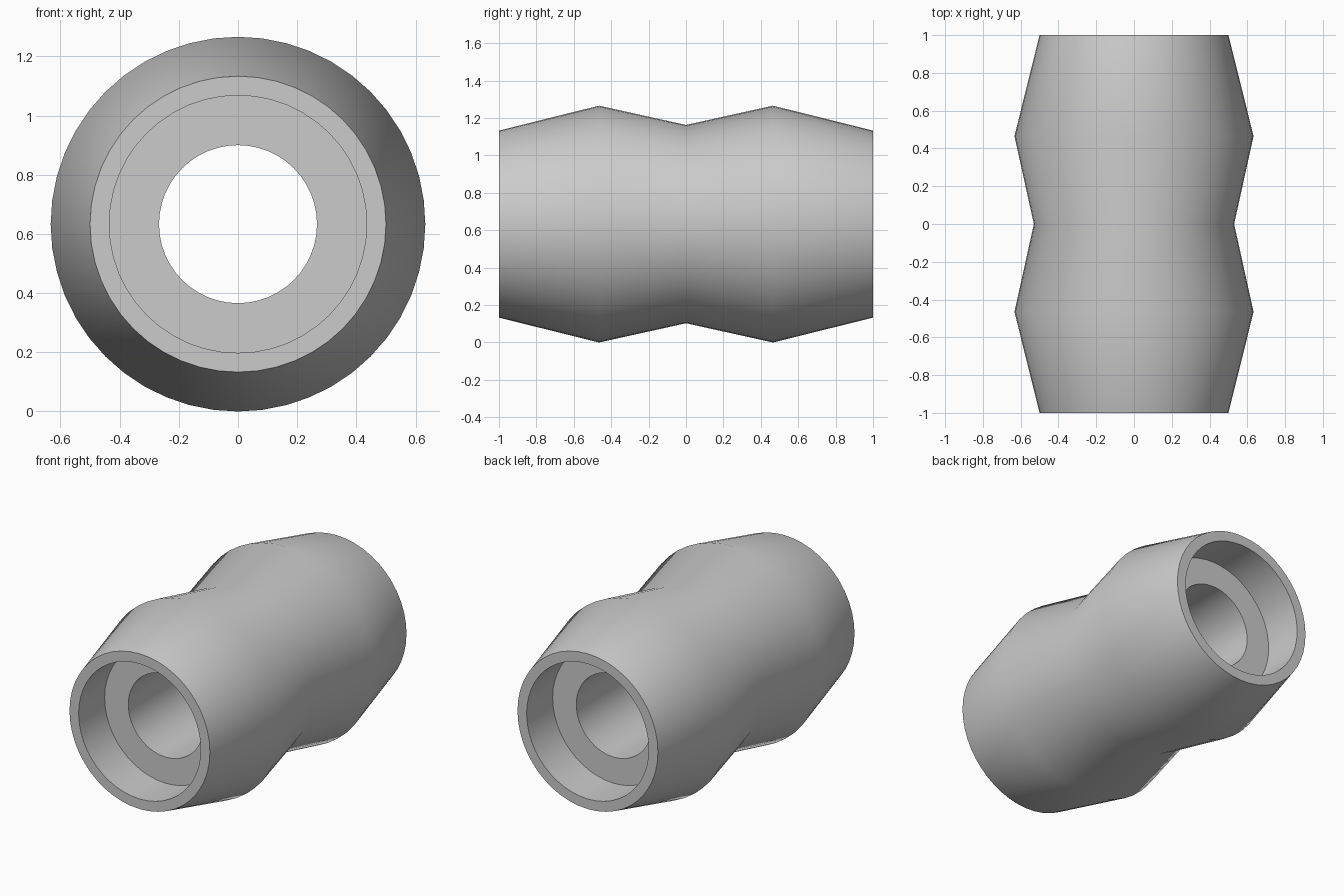
import bpy, bmesh, math
from mathutils import Vector

cube = bpy.data.objects.get("Cube")
if cube:
    bpy.data.objects.remove(cube, do_unlink=True)

SEGMENTS = 48
AXIS_Z = 0.633

# Plain grey material
grey = bpy.data.materials.new("light_grey")
grey.use_nodes = True
colour = (0.6, 0.6, 0.6, 1)
grey.diffuse_color = colour
grey.node_tree.nodes["Principled BSDF"].inputs["Base Color"].default_value = colour

# Half profile as (radius, y): waist, bulge, end rim, counterbore, bore
half = [(0.53, 0), (0.633, 0.465), (0.5, 1), (0.435, 1), (0.435, 0.735), (0.267, 0.735)]
profile = half + [(r, -y) for r, y in reversed(half[1:])]

# Turn the closed profile around the long axis
bm = bmesh.new()
verts = [bm.verts.new((0, y, AXIS_Z + r)) for r, y in profile]
edges = [bm.edges.new((v, verts[(i + 1) % len(verts)])) for i, v in enumerate(verts)]
bmesh.ops.spin(bm, geom=verts + edges, cent=Vector((0, 0, AXIS_Z)), axis=Vector((0, 1, 0)),
               angle=math.tau, steps=SEGMENTS, use_merge=False)
bmesh.ops.remove_doubles(bm, verts=bm.verts, dist=0.0001)
bmesh.ops.recalc_face_normals(bm, faces=bm.faces)

mesh = bpy.data.meshes.new("coupling_sleeve")
bm.to_mesh(mesh)
bm.free()
mesh.materials.append(grey)
sleeve = bpy.data.objects.new("coupling_sleeve", mesh)
bpy.context.collection.objects.link(sleeve)

# Smooth round walls, crisp rims
bpy.ops.object.select_all(action='DESELECT')
sleeve.select_set(True)
bpy.context.view_layer.objects.active = sleeve
bpy.ops.object.shade_smooth_by_angle(angle=math.radians(35))
